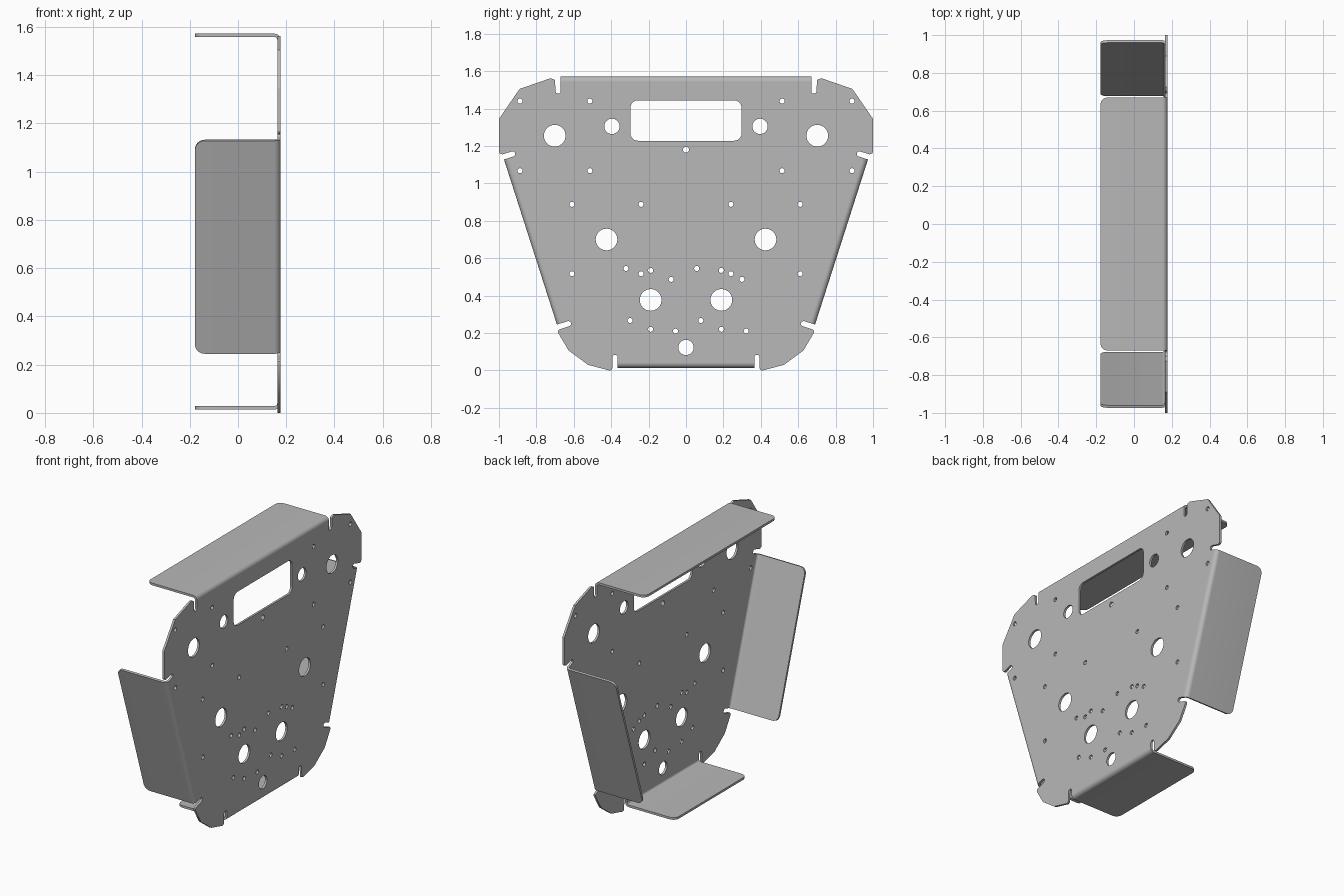
import bpy, bmesh, math
from mathutils import Vector, Matrix

cube = bpy.data.objects.get("Cube")
if cube:
    bpy.data.objects.remove(cube, do_unlink=True)

FACE, FREE, THICK, BEND = 0.177, -0.178, 0.014, 0.027

steel = bpy.data.materials.new("grey_metal")
steel.use_nodes = True
colour = (0.48, 0.48, 0.48, 1)
steel.diffuse_color = colour
steel.node_tree.nodes["Principled BSDF"].inputs["Base Color"].default_value = colour


def add_object(name, mesh):
    mesh.materials.clear()
    mesh.materials.append(steel)
    obj = bpy.data.objects.new(name, mesh)
    bpy.context.collection.objects.link(obj)
    bpy.ops.object.select_all(action='DESELECT')
    obj.select_set(True)
    bpy.context.view_layer.objects.active = obj
    bpy.ops.object.shade_smooth_by_angle(angle=math.radians(30))
    return obj


def circle(centre, r, n=32):
    return [(centre[0] + r * math.cos(math.tau * i / n),
             centre[1] + r * math.sin(math.tau * i / n)) for i in range(n)]


def rounded_window(hw, z0, z1, r, n=6):
    pts = []
    corners = [(hw - r, z1 - r), (r - hw, z1 - r), (r - hw, z0 + r), (hw - r, z0 + r)]
    for q, (cy, cz) in enumerate(corners):
        for i in range(n + 1):
            a = math.pi / 2 * (q + i / n)
            pts.append((cy + r * math.cos(a), cz + r * math.sin(a)))
    return pts


def relief_slot(p, inward, along, depth, width=0.028, n=8):
    """Bend line end followed by the rounded bottom of the relief slot."""
    r = width / 2
    centre = p + inward * (depth - r) + along * r
    pts = [p + inward * BEND]
    for i in range(n + 1):
        a = math.pi * i / n
        pts.append(centre - along * r * math.cos(a) + inward * r * math.sin(a))
    return [tuple(v) for v in pts]


# Outer bend edges in (y, z)
top_end = Vector((0.67, 1.572))
side_top, side_low = Vector((0.973, 1.128)), Vector((0.69, 0.245))
low_end = Vector((0.365, 0.014))
up = (side_top - side_low).normalized()
side_in = Vector((-up.y, up.x))

# Right half of the plate outline, then its mirror
half = relief_slot(top_end, Vector((0, -1)), Vector((1, 0)), 0.092)
half += [(0.70, 1.55), (0.706, 1.556), (0.725, 1.562), (0.89, 1.505),
         (1.0, 1.345), (1.0, 1.168), (0.995, 1.16), (0.982, 1.155)]
half += reversed(relief_slot(side_top, side_in, up, 0.067))
half += relief_slot(side_low, side_in, -up, 0.074)
half += [(0.678, 0.219), (0.684, 0.212), (0.683, 0.2), (0.628, 0.107),
         (0.524, 0.03), (0.41, 0.0), (0.4, 0.002), (0.394, 0.01)]
half += reversed(relief_slot(low_end, Vector((0, 1)), Vector((1, 0)), 0.07))
outline = half + [(-y, z) for y, z in reversed(half)]

# Openings
loops = [outline, rounded_window(0.297, 1.228, 1.444, 0.04),
         circle((0, 0.123), 0.041), circle((0, 1.18), 0.016)]
mirrored = {0.058: [(0.702, 1.255), (0.425, 0.70), (0.189, 0.377)],
            0.041: [(0.396, 1.305)],
            0.0135: [(0.888, 1.44), (0.514, 1.44), (0.888, 1.068), (0.514, 1.068),
                     (0.61, 0.888), (0.24, 0.888), (0.61, 0.517), (0.24, 0.517)]}
for r, spots in mirrored.items():
    for y, z in spots:
        for s in (-1, 1):
            loops.append(circle((s * y, z), r))
cluster = [(-0.132, 0.545), (0, 0.535), (0.11, 0.487),
           (-0.11, 0.267), (0, 0.22), (0.133, 0.21)]
for s in (-1, 1):
    for y, z in cluster:
        loops.append(circle((s * 0.189 + y, z), 0.0135))

# Plate with holes from a filled flat curve
curve = bpy.data.curves.new("plate_profile", 'CURVE')
curve.dimensions = '2D'
curve.fill_mode = 'BOTH'
curve.extrude = THICK / 2
for loop in loops:
    spline = curve.splines.new('POLY')
    spline.points.add(len(loop) - 1)
    for point, (y, z) in zip(spline.points, loop):
        point.co = (y, z, 0, 1)
    spline.use_cyclic_u = True
helper = bpy.data.objects.new("plate_profile", curve)
bpy.context.collection.objects.link(helper)
bpy.context.view_layer.update()
evaluated = helper.evaluated_get(bpy.context.evaluated_depsgraph_get())
plate_mesh = bpy.data.meshes.new_from_object(evaluated)
bpy.data.objects.remove(helper, do_unlink=True)
to_side = Matrix(((0, 0, 1, FACE - THICK / 2), (1, 0, 0, 0), (0, 1, 0, 0), (0, 0, 0, 1)))
plate_mesh.transform(to_side)
bm = bmesh.new()
bm.from_mesh(plate_mesh)
bmesh.ops.remove_doubles(bm, verts=bm.verts, dist=0.0001)
bmesh.ops.recalc_face_normals(bm, faces=bm.faces)
bm.to_mesh(plate_mesh)
bm.free()
add_object("main_plate", plate_mesh)


def flange(name, p0, p1, inward, corner=0.04):
    """Bent flange along p0-p1: quarter bend, flat web, rounded free corners."""
    along = (p1 - p0).normalized()
    rows = []  # (outer depth, outer x, inner depth, inner x, end inset)
    for i in range(9):
        a = math.pi / 2 * i / 8
        s, c = math.sin(a), math.cos(a)
        ri = BEND - THICK
        rows.append((BEND - BEND * s, FACE - BEND + BEND * c,
                     BEND - ri * s, FACE - BEND + ri * c, 0))
    for i in range(9):
        b = math.pi / 2 * i / 8
        x = FREE + corner - corner * math.sin(b)
        rows.append((0, x, THICK, x, corner - corner * math.cos(b)))
    bm = bmesh.new()
    rings = []
    for do, xo, di, xi, inset in rows:
        ring = []
        for end, d, x in ((0, do, xo), (1, do, xo), (1, di, xi), (0, di, xi)):
            p = (p1 - along * inset if end else p0 + along * inset) + inward * d
            ring.append(bm.verts.new((x, p.x, p.y)))
        rings.append(ring)
    for a, b in zip(rings, rings[1:]):
        for k in range(4):
            bm.faces.new((a[k], a[(k + 1) % 4], b[(k + 1) % 4], b[k]))
    bm.faces.new(rings[0])
    bm.faces.new(rings[-1])
    bmesh.ops.recalc_face_normals(bm, faces=bm.faces)
    mesh = bpy.data.meshes.new(name)
    bm.to_mesh(mesh)
    bm.free()
    add_object(name, mesh)


def flip(v):
    return Vector((-v.x, v.y))


flange("top_flange", flip(top_end), top_end, Vector((0, -1)))
flange("bottom_flange", flip(low_end), low_end, Vector((0, 1)))
flange("back_flange", side_low, side_top, side_in)
flange("front_flange", flip(side_low), flip(side_top), flip(side_in))
